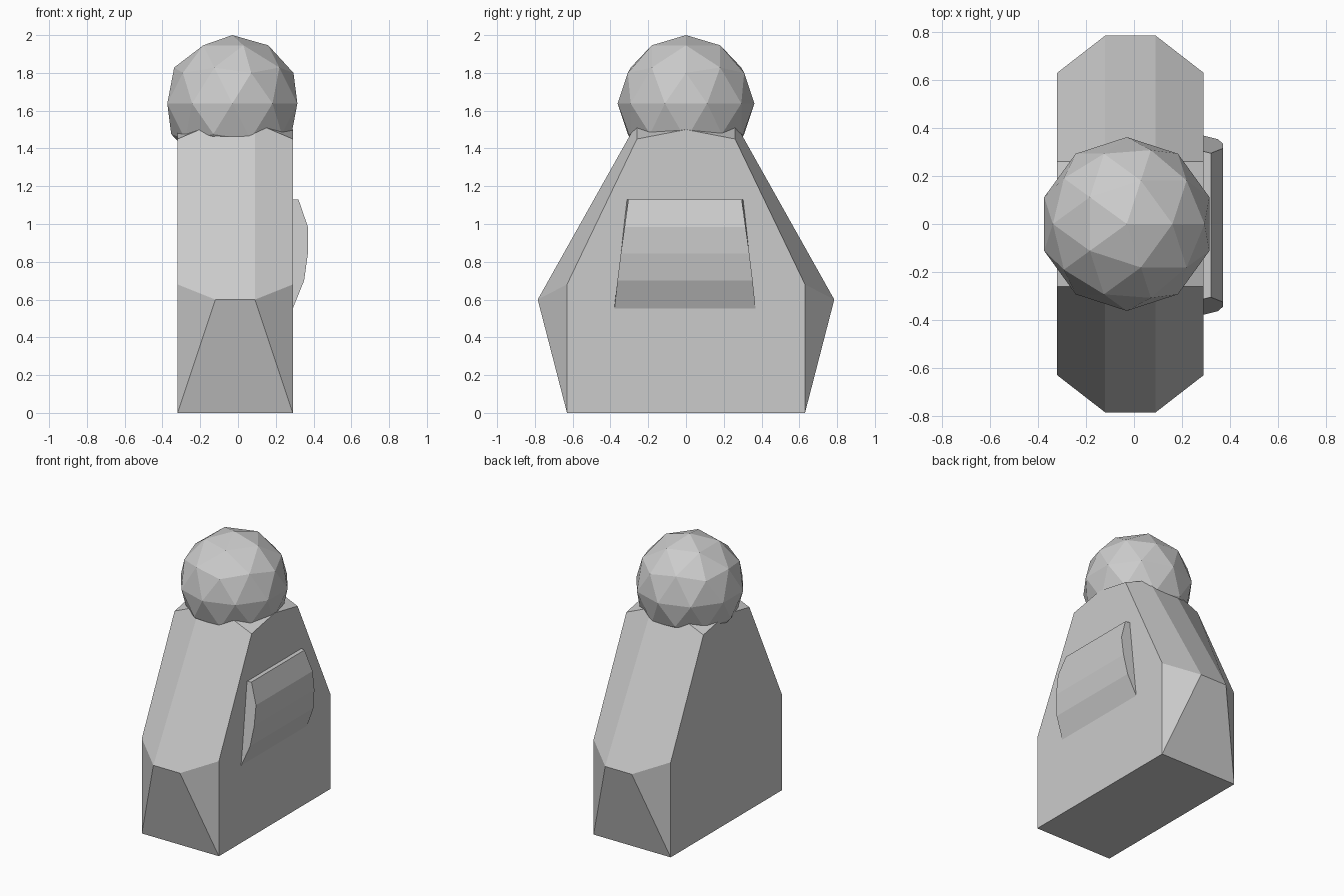
import bpy, bmesh

if "Cube" in bpy.data.objects:
    bpy.data.objects.remove(bpy.data.objects["Cube"])


def finish(name, bm):
    bmesh.ops.recalc_face_normals(bm, faces=bm.faces[:])
    mesh = bpy.data.meshes.new(name)
    bm.to_mesh(mesh)
    bm.free()
    obj = bpy.data.objects.new(name, mesh)
    bpy.context.collection.objects.link(obj)
    return obj


# Body: rows of four columns lofted from front rim over the top to the back rim
bm = bmesh.new()
cols = [-0.32, -0.12, 0.09, 0.29]
half = [((-0.63, 0.68), (-0.785, 0.60)),    # (outer column, inner column) as (y, z)
        ((-0.26, 1.45), (-0.26, 1.535)),
        ((0.0, 1.50), (0.0, 1.56))]
profile = half + [tuple((-y, z) for y, z in r) for r in reversed(half[:2])]
rows = [[bm.verts.new((x, *r[0 if i in (0, 3) else 1])) for i, x in enumerate(cols)]
        for r in profile]
for a, b in zip(rows, rows[1:]):
    for i in range(3):
        bm.faces.new((a[i], a[i + 1], b[i + 1], b[i]))

# Lower front and back: rim fanned down to a straight base edge
base = []
for row, y in ((rows[0], -0.63), (rows[-1], 0.63)):
    bl, br = (bm.verts.new((x, y, 0)) for x in (cols[0], cols[3]))
    base.append((bl, br))
    for tri in ((bl, row[1], row[0]), (bl, br, row[1]),
                (br, row[2], row[1]), (br, row[3], row[2])):
        bm.faces.new(tri)

# Flat sides and underside
for k, i in ((0, 0), (1, 3)):
    bm.faces.new([base[0][k]] + [r[i] for r in rows] + [base[1][k]])
bm.faces.new((*base[0], base[1][1], base[1][0]))
finish("body", bm)

# Head: low-poly ball sunk into the body
bpy.ops.mesh.primitive_ico_sphere_add(subdivisions=2, radius=0.362, location=(-0.03, 0, 1.638))
bpy.context.object.name = "head"

# Side panel: bulging plate on the right, wider at the bottom
bm = bmesh.new()
section = [(0.28, 1.13, 0.31), (0.32, 1.13, 0.30), (0.37, 0.985, 0.32), (0.37, 0.845, 0.34),
           (0.35, 0.70, 0.358), (0.29, 0.553, 0.373), (0.28, 0.553, 0.375)]  # x, z, half width
ends = [[bm.verts.new((x, s * w - 0.005, z)) for x, z, w in section] for s in (-1, 1)]
for end in ends:
    bm.faces.new(end)
for i in range(len(section)):
    j = (i + 1) % len(section)
    bm.faces.new((ends[0][i], ends[0][j], ends[1][j], ends[1][i]))
finish("side_panel", bm)
